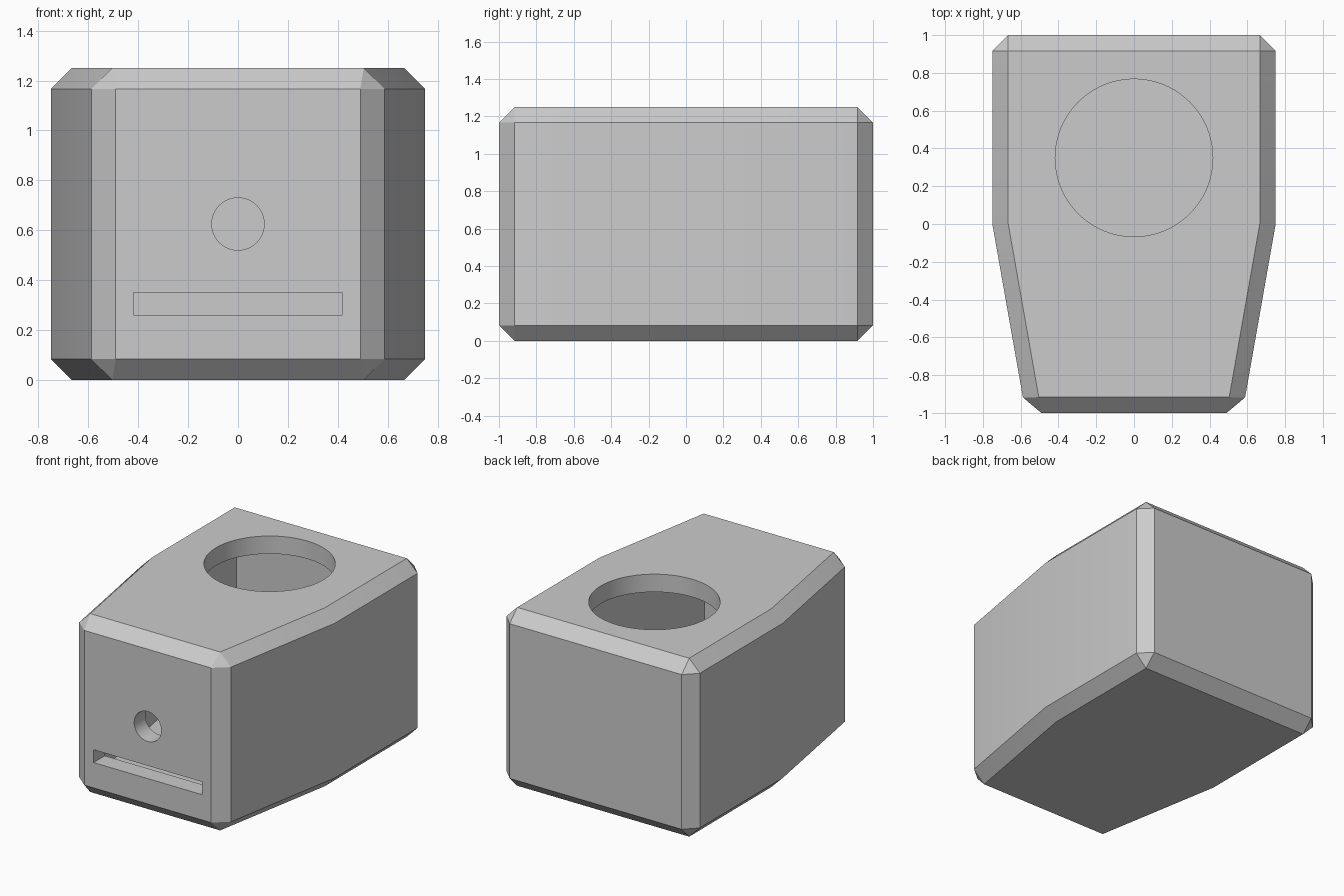
import bpy, bmesh, math
from mathutils import Matrix

cube = bpy.data.objects.get("Cube")
if cube:
    bpy.data.objects.remove(cube, do_unlink=True)

HEIGHT = 1.25
WALL = 0.125
CHAMFER = 0.083
TAPER = math.tan(math.radians(10))

grey = bpy.data.materials.new("light_grey")
grey.use_nodes = True
grey.diffuse_color = (0.6, 0.6, 0.6, 1)
grey.node_tree.nodes["Principled BSDF"].inputs["Base Color"].default_value = (0.6, 0.6, 0.6, 1)


def add_object(name, bm):
    bmesh.ops.recalc_face_normals(bm, faces=bm.faces)
    mesh = bpy.data.meshes.new(name)
    bm.to_mesh(mesh)
    bm.free()
    mesh.materials.append(grey)
    obj = bpy.data.objects.new(name, mesh)
    bpy.context.collection.objects.link(obj)
    return obj


def prism(half_outline, bottom, top):
    """Mirror a half outline across x and extrude it upward."""
    outline = half_outline + [(-x, y) for x, y in reversed(half_outline)]
    bm = bmesh.new()
    base = bm.faces.new([bm.verts.new((x, y, bottom)) for x, y in outline])
    side = bmesh.ops.extrude_face_region(bm, geom=[base])["geom"]
    verts = [v for v in side if isinstance(v, bmesh.types.BMVert)]
    bmesh.ops.translate(bm, verts=verts, vec=(0, 0, top - bottom))
    bmesh.ops.recalc_face_normals(bm, faces=bm.faces)
    return bm


def cylinder(radius, depth, matrix):
    bm = bmesh.new()
    bmesh.ops.create_cone(bm, cap_ends=True, segments=96, radius1=radius,
                          radius2=radius, depth=depth, matrix=matrix)
    return bm


# Tapered housing with chamfered sharp edges
bm = prism([(0.75 - TAPER, -1), (0.75, 0), (0.75, 1)], 0, HEIGHT)
sharp = [e for e in bm.edges if e.calc_face_angle(0) > math.radians(45)]
bmesh.ops.bevel(bm, geom=sharp, offset=CHAMFER, segments=1, profile=0.5, affect='EDGES')
housing = add_object("housing", bm)

# Hollow inside, following the outer walls
inner_side = 0.75 - WALL
front = WALL - 1
slant = 0.75 - WALL / math.cos(math.radians(10))
cavity = prism([(slant + TAPER * front, front),
                (inner_side, (inner_side - slant) / TAPER),
                (inner_side, 1 - WALL)], WALL, HEIGHT - WALL)

# Openings: round top hole, small front hole and front slot
top_hole = cylinder(0.417, 0.4, Matrix.Translation((0, 0.35, HEIGHT)))
front_hole = cylinder(0.105, 0.4, Matrix.Translation((0, -1, HEIGHT / 2))
                      @ Matrix.Rotation(math.pi / 2, 4, 'X'))
slot = prism([(0.42, -1.2), (0.42, -0.8)], 0.26, 0.35)

bpy.context.view_layer.objects.active = housing
for name, shape in (("cavity", cavity), ("top_hole", top_hole),
                    ("front_hole", front_hole), ("slot", slot)):
    cutter = add_object(name + "_cutter", shape)
    cutter.hide_render = True
    cut = housing.modifiers.new(name, 'BOOLEAN')
    cut.operation = 'DIFFERENCE'
    cut.solver = 'EXACT'
    cut.object = cutter
    bpy.ops.object.modifier_apply(modifier=cut.name)
    bpy.data.objects.remove(cutter, do_unlink=True)

# Smooth round walls and the side bend, keep chamfers crisp
bpy.ops.object.select_all(action='DESELECT')
housing.select_set(True)
bpy.ops.object.shade_smooth_by_angle(angle=math.radians(30))
